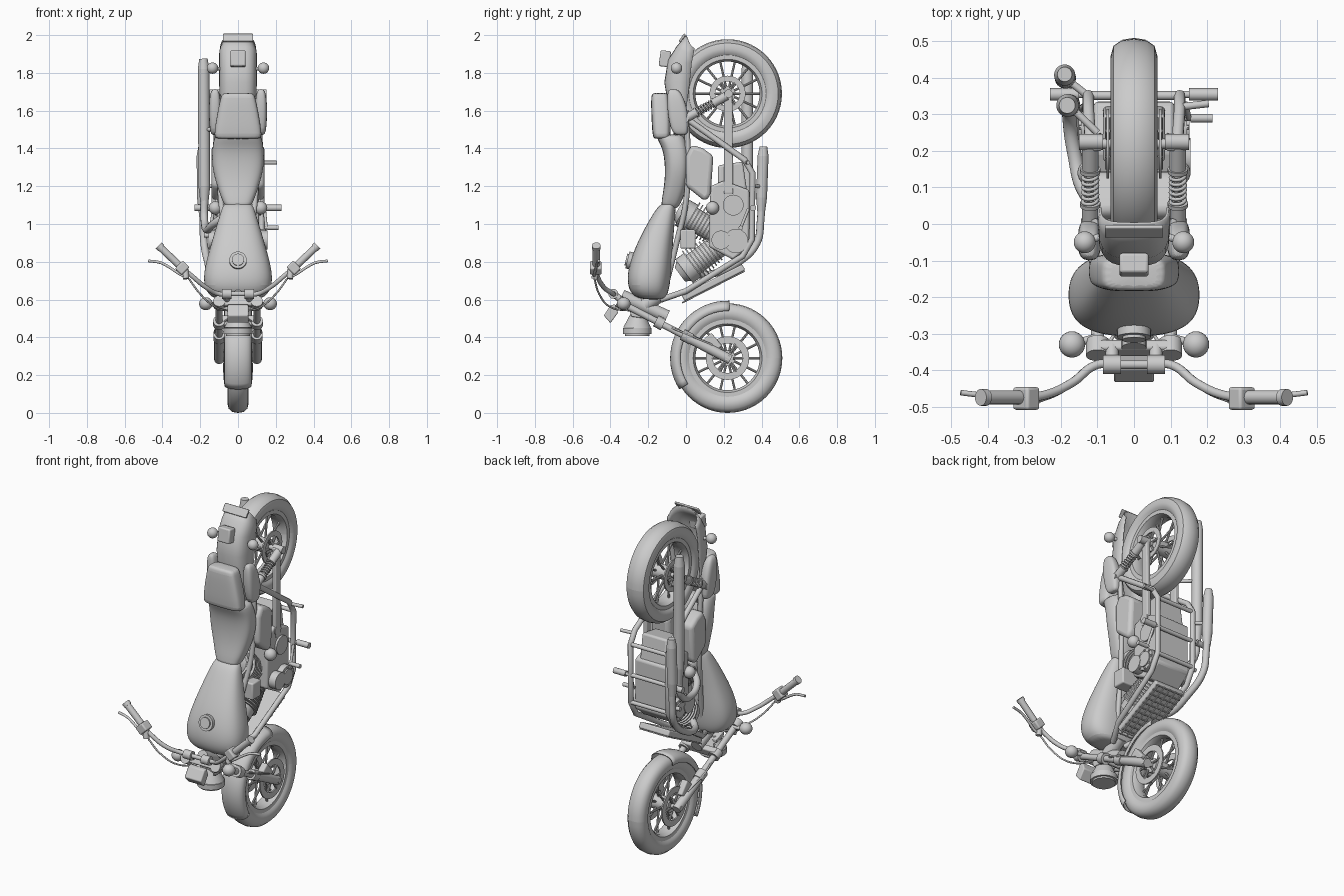
import bpy, bmesh
from math import sin, cos, pi, radians, copysign
from mathutils import Vector, Matrix

if "Cube" in bpy.data.objects:
    bpy.data.objects.remove(bpy.data.objects["Cube"])


def finish(name, bm, angle=35):
    bmesh.ops.recalc_face_normals(bm, faces=bm.faces)
    me = bpy.data.meshes.new(name)
    bm.to_mesh(me)
    bm.free()
    me.shade_smooth()
    me.set_sharp_from_angle(angle=radians(angle))
    ob = bpy.data.objects.new(name, me)
    bpy.context.collection.objects.link(ob)
    return ob


def rods(name, items, n=20):
    """Cylinders or cones: (start, end, radius[, end radius])."""
    bm = bmesh.new()
    for p, q, r, *r2 in items:
        p, q = Vector(p), Vector(q)
        m = Matrix.Translation((p + q) / 2) @ (q - p).to_track_quat('Z', 'Y').to_matrix().to_4x4()
        bmesh.ops.create_cone(bm, cap_ends=True, segments=n, radius1=r,
                              radius2=r2[0] if r2 else r, depth=(q - p).length, matrix=m)
    return finish(name, bm)


def bevel(ob, w):
    b = ob.modifiers.new("bevel", 'BEVEL')
    b.width, b.segments, b.limit_method = w, 3, 'ANGLE'
    return ob


def box(name, c, size, rot=0, w=0.008, axis='X'):
    bm = bmesh.new()
    m = Matrix.Translation(c) @ Matrix.Rotation(radians(rot), 4, axis) @ Matrix.Diagonal((*size, 1))
    bmesh.ops.create_cube(bm, size=1, matrix=m)
    return bevel(finish(name, bm), w)


def prism(name, yz, x0, x1, w=0.012):
    bm = bmesh.new()
    f = bm.faces.new([bm.verts.new((x0, y, z)) for y, z in yz])
    g = bmesh.ops.extrude_face_region(bm, geom=[f])['geom']
    bmesh.ops.translate(bm, vec=(x1 - x0, 0, 0), verts=[v for v in g if isinstance(v, bmesh.types.BMVert)])
    return bevel(finish(name, bm), w)


def ball(name, c, size):
    bm = bmesh.new()
    bmesh.ops.create_uvsphere(bm, u_segments=24, v_segments=14, radius=1,
                              matrix=Matrix.Translation(c) @ Matrix.Diagonal((*size, 1)))
    return finish(name, bm)


def skin(name, rings, closed, caps=False):
    bm = bmesh.new()
    vs = [[bm.verts.new(p) for p in r] for r in rings]
    n = len(vs[0])
    for a, b in zip(vs, vs[1:]):
        for i in range(n if closed else n - 1):
            j = (i + 1) % n
            bm.faces.new((a[i], a[j], b[j], b[i]))
    if caps:
        bm.faces.new(vs[0])
        bm.faces.new(vs[-1])
    return finish(name, bm)


def loft(name, secs, e=2.6, cx=0, n=20):
    """Rounded sections along z: (z, y min, y max, half width)."""
    pw = lambda v: copysign(abs(v) ** (2 / e), v)
    rings = [[(cx + h * pw(cos(t)), (a + b) / 2 + (b - a) / 2 * pw(sin(t)), z)
              for t in (2 * pi * i / n for i in range(n))] for z, a, b, h in secs]
    ob = skin(name, rings, True, True)
    ob.modifiers.new("smooth", 'SUBSURF').levels = 2
    ob.modifiers["smooth"].render_levels = 2
    return ob


def lathe(name, prof, y, z, n=56):
    """Closed (x, radius) profile turned about the wheel axle."""
    rings = [[(x, y + r * cos(a), z + r * sin(a)) for x, r in prof]
             for a in (2 * pi * i / n for i in range(n))]
    return skin(name, rings + rings[:1], True)


def tube(name, pts, r, smooth=True):
    cu = bpy.data.curves.new(name, 'CURVE')
    cu.dimensions, cu.bevel_depth, cu.bevel_resolution = '3D', r, 3
    cu.use_fill_caps, cu.resolution_u = True, 6
    s = cu.splines.new('BEZIER')
    s.bezier_points.add(len(pts) - 1)
    for b, p in zip(s.bezier_points, pts):
        b.co = p
        b.handle_left_type = b.handle_right_type = 'AUTO' if smooth else 'VECTOR'
    tmp = bpy.data.objects.new(name + "_path", cu)
    bpy.context.collection.objects.link(tmp)
    dg = bpy.context.evaluated_depsgraph_get()
    me = bpy.data.meshes.new_from_object(tmp.evaluated_get(dg))
    bpy.data.objects.remove(tmp)
    me.shade_smooth()
    me.set_sharp_from_angle(angle=radians(40))
    ob = bpy.data.objects.new(name, me)
    bpy.context.collection.objects.link(ob)
    return ob


# Wheels
def wheel(name, y, z, R, w, disc, sides):
    half = [(.6, .195), (.9, .215), (1, .24), (.88, .268), (.55, R - .005), (0, R)]
    prof = [(w * f, r) for f, r in half] + [(-w * f, r) for f, r in half[-2::-1]]
    lathe(name + "_tyre", prof, y, z)
    k = w * .75
    lathe(name + "_rim", [(k, .205), (k, .182), (k * .5, .17), (-k * .5, .17), (-k, .182), (-k, .205)], y, z)
    sp = [((s * .025, y + .03 * cos(a), z + .03 * sin(a)), (s * .012, y + .178 * cos(a), z + .178 * sin(a)), .0065)
          for i in range(14) for s in [1 if i % 2 else -1] for a in [2 * pi * i / 14]]
    rods(name + "_spokes", sp, 8)
    rods(name + "_hub", [((-.06, y, z), (.06, y, z), .042), ((-.125, y, z), (.125, y, z), .014)])
    for s in sides:
        x = s * .072
        lathe(name + "_brake_disc", [(x - .004, disc), (x + .004, disc), (x + .004, disc * .68), (x - .004, disc * .68)], y, z)
        rods(name + "_disc_carrier", [((x, y + .03 * cos(a), z + .03 * sin(a)), (x, y + disc * .75 * cos(a), z + disc * .75 * sin(a)), .007)
                                      for a in (2 * pi * i / 6 for i in range(6))], 8)


wheel("front_wheel", .22, .29, .29, .056, .115, (-1, 1))
wheel("rear_wheel", .22, 1.69, .288, .064, .095, (-1, 1))

# Fenders
arch = [pi * i / 14 for i in range(15)]
f = skin("front_fender", [[(.073 * cos(t), .22 + r * cos(a), .29 + r * sin(a)) for t in arch for r in [.25 + .054 * sin(t) ** .6]]
                          for a in (radians(88 + 125 * i / 20) for i in range(21))], False)
g = skin("rear_fender", [[(h * copysign(abs(cos(t)) ** .6, cos(t)), b + (a - b) * sin(t) ** .6, zb + (za - zb) * sin(t)) for t in arch]
                         for za, zb, a, b, h in [(1.45, 1.45, -.06, .02, .09), (1.6, 1.6, -.09, .0, .095), (1.75, 1.75, -.115, .02, .1),
                                                 (1.87, 1.85, -.095, .03, .1), (1.94, 1.9, -.05, .04, .1), (2, 1.93, 0, .045, .095)]], False)
for ob in (f, g):
    ob.modifiers.new("thickness", 'SOLIDIFY').thickness = .006

# Tank, seats and side panels
loft("fuel_tank", [(.60, -.22, -.12, .1), (.615, -.28, -.10, .15), (.67, -.312, -.085, .184), (.76, -.31, -.075, .182), (.88, -.27, -.07, .148),
                   (1, -.207, -.06, .112), (1.07, -.165, -.055, .09), (1.1, -.14, -.055, .078), (1.115, -.11, -.06, .06)])
rods("fuel_cap", [((0, -.27, .8), (0, -.31, .81), .046), ((0, -.27, .8), (0, -.318, .812), .032)], 28)
loft("rider_seat", [(1.08, -.12, -.05, .055), (1.1, -.135, -.03, .075), (1.2, -.115, .01, .112), (1.3, -.11, .022, .14),
                    (1.4, -.122, .02, .138), (1.46, -.16, .0, .126), (1.475, -.15, -.01, .11)], 3)
loft("passenger_seat", [(1.45, -.165, -.09, .115), (1.46, -.178, -.08, .13), (1.58, -.184, -.08, .112), (1.68, -.186, -.09, .09), (1.695, -.175, -.1, .08)], 4)
for s in (-1, 1):
    loft("fender_side_panel", [(1.47, -.05, .0, .015), (1.49, -.08, .015, .028), (1.6, -.1, .012, .034), (1.69, -.1, -.02, .028), (1.715, -.09, -.05, .012)], 3, s * .122)
    prism("side_cover", [(.0, 1.2), (.1, 1.12), (.13, 1.15), (.145, 1.36), (.09, 1.4), (.03, 1.42), (.0, 1.36)], s * .02, s * .14, .025)

# Tail light and indicators
box("tail_light", (0, -.112, 1.875), (.08, .055, .085), -8)
box("number_plate_lip", (0, -.02, 1.985), (.16, .012, .05), -35, .004)
for s in (-1, 1):
    rods("rear_indicator_stalk", [((s * .08, -.03, 1.82), (s * .135, -.05, 1.825), .01)])
    ball("rear_indicator", (s * .135, -.05, 1.825), (.03, .03, .03))
    rods("front_indicator_stalk", [((s * .1, -.31, .575), (s * .17, -.33, .575), .011)])
    ball("front_indicator", (s * .17, -.33, .578), (.036, .036, .034))

# Fork, neck, headlight and instrument
for s in (-1, 1):
    x = s * .1
    rods("fork_leg", [((x, -.355, .588), (x, .22, .29), .018), ((x, .0, .404), (x, .235, .282), .026), ((x, -.02, .415), (x, .03, .389), .03)])
    box("brake_caliper", (s * .085, .14, .37), (.04, .06, .09), 40)
    rods("triple_clamp_end", [((x, -.36, .592), (x, -.32, .57), .032), ((x, -.16, .487), (x, -.12, .466), .032)])
box("upper_clamp", (0, -.34, .588), (.22, .03, .05), -27)
box("lower_clamp", (0, -.14, .485), (.22, .035, .055), -27)
rods("steering_neck", [((0, -.34, .62), (0, -.1, .51), .034), ((0, -.22, .57), (0, -.12, .64), .04)])
rods("headlight", [((0, -.255, .53), (0, -.258, .45), .035, .074), ((0, -.258, .45), (0, -.258, .418), .076), ((0, -.258, .418), (0, -.258, .408), .064)], 32)
prism("headlight_bracket", [(-.3, .55), (-.22, .52), (-.22, .5), (-.29, .51)], -.05, .05, .004)
prism("instrument", [(-.435, .515), (-.4, .475), (-.36, .53), (-.375, .575), (-.4, .57)], -.055, .055, .006)

# Handlebar, grips, levers and cables
half = [(.05, -.385, .63), (.1, -.385, .63), (.17, -.435, .665), (.25, -.47, .73), (.33, -.475, .795), (.42, -.475, .885)]
tube("handlebar", [(-x, y, z) for x, y, z in half[::-1]] + half, .0125)
for s in (-1, 1):
    rods("bar_clamp", [((s * .035, -.385, .63), (s * .085, -.385, .63), .026), ((s * .06, -.385, .63), (s * .06, -.33, .59), .018)])
    rods("grip", [((s * .315, -.475, .785), (s * .415, -.475, .88), .019), ((s * .405, -.475, .872), (s * .42, -.475, .886), .023)])
    box("switch_box", (s * .295, -.478, .768), (.05, .062, .06), -45 * s, axis='Y')
    tube("lever", [(s * .265, -.485, .715), (s * .3, -.485, .73), (s * .37, -.475, .775), (s * .41, -.47, .795), (s * .475, -.462, .805)], .0075)
    rods("lever_perch", [((s * .28, -.475, .76), (s * .275, -.485, .71), .017)])
    tube("control_cable", [(s * .26, -.485, .71), (s * .2, -.46, .63), (s * .12, -.4, .56), (s * .04, -.28, .54)], .005)
    tube("brake_hose", [(s * .05, -.2, .5), (s * .12, -.05, .44), (s * .11, .14, .36)], .005)

# Frame, radiator and rear suspension
for s in (-1, 1):
    tube("frame_cradle", [(s * .04, -.13, .6), (s * .11, .0, .645), (s * .125, .3, .83), (s * .125, .35, .92), (s * .125, .352, 1.27),
                          (s * .125, .31, 1.34), (s * .115, .17, 1.44), (s * .11, .0, 1.56)], .016, False)
    tube("frame_backbone", [(s * .03, -.12, .62), (s * .06, -.05, .9), (s * .09, .0, 1.12), (s * .1, .01, 1.35), (s * .105, 0, 1.6)], .015)
    prism("swingarm", [(.2, 1.16), (.25, 1.16), (.245, 1.7), (.2, 1.7)], s * .088, s * .114, .006)
    rods("axle_block", [((s * .085, .225, 1.69), (s * .15, .225, 1.69), .022)])
    a, d = Vector((s * .12, .235, 1.69)), Vector((0, -.245, -.135))
    at = lambda t: a + d * t
    rods("shock", [(at(0), at(1), .011), (at(.08), at(.34), .023), (at(.74), at(.96), .023), (at(.34), at(.38), .028), (at(.72), at(.76), .028)])
    u = d.cross(Vector((1, 0, 0))).normalized()
    tube("shock_spring", [at(.36 + .38 * i / 56) + Vector((.02 * cos(i * pi / 4), 0, 0)) + u * .02 * sin(i * pi / 4) for i in range(57)], .005)
    rods("shock_mount", [((s * .08, -.005, 1.555), (s * .145, -.005, 1.555), .02)])
rods("frame_cross_bars", [((-.125, .352, z), (.125, .352, z), .012) for z in (.92, 1.085, 1.27)] + [((-.115, .22, 1.2), (.115, .22, 1.2), .03)])
box("radiator", (0, .145, .69), (.2, .36, .036), 27)
rods("radiator_grille", [((-.095, -.015 + .32 * i / 11, .585 + .163 * i / 11), (.095, -.015 + .32 * i / 11, .585 + .163 * i / 11), .004) for i in range(12)]
     + [((x, -.02, .583), (x, .31, .751), .004) for x in (-.08, -.04, 0, .04, .08)], 6)

# Engine: crankcase, gearbox, finned cylinders
prism("crankcase", [(.12, .88), (.13, 1.2), (.2, 1.23), (.335, 1.18), (.335, .88), (.25, .81)], -.11, .11)
prism("gearbox", [(.17, 1.13), (.17, 1.31), (.3, 1.33), (.33, 1.13)], -.085, .085)
for s in (-1, 1):
    rods("engine_cover", [((s * .1, .265, .91), (s * .145, .265, .91), .064), ((s * .1, .185, .915), (s * .155, .185, .915), .05),
                          ((s * .14, .265, .91), (s * .152, .265, .91), .045), ((s * .1, .25, 1.1), (s * .122, .25, 1.1), .055)], 32)
    ball("air_filter", (s * .12, .14, 1.085), (.035, .035, .035))
    rods("cover_bolts", [((s * .14, .265 + .055 * cos(a), .91 + .055 * sin(a)), (s * .15, .265 + .055 * cos(a), .91 + .055 * sin(a)), .006)
                         for a in (i * pi / 4 for i in range(8))], 8)
for n, tip in (("rear", Vector((0, -.02, 1.06))), ("front", Vector((0, -.01, .75)))):
    base = Vector((0, .22, .92))
    p = lambda t: base.lerp(tip, t)
    rods(n + "_cylinder", [(p(.1), p(.95), .062), (p(.8), p(1), .078)], 28)
    rods(n + "_fins", [(p(.3 + .07 * i), p(.325 + .07 * i), .072 + .003 * i) for i in range(8)], 28)
    rods(n + "_rocker_cover", [(p(.98), p(1.1), .07, .045)], 28)
box("intake", (.05, .01, .92), (.14, .08, .1))

# Exhaust, two silencers on the left
tube("upper_pipe", [(-.06, .03, 1.05), (-.13, .08, 1.0), (-.165, .2, .97), (-.178, .3, 1.02), (-.178, .325, 1.15)], .02)
tube("lower_pipe", [(-.06, .03, .75), (-.13, .1, .73), (-.16, .28, .8), (-.18, .375, .9), (-.185, .395, 1.02), (-.188, .4, 1.12)], .02)
rods("upper_silencer", [((-.178, .325, 1.1), (-.178, .325, 1.2), .02, .031), ((-.178, .325, 1.2), (-.182, .325, 1.82), .031), ((-.182, .325, 1.82), (-.183, .325, 1.875), .031, .022)], 28)
rods("lower_silencer", [((-.188, .398, 1.06), (-.188, .4, 1.14), .02, .029), ((-.188, .4, 1.14), (-.19, .408, 1.36), .029), ((-.19, .408, 1.36), (-.19, .41, 1.41), .029, .02)], 28)
rods("silencer_bracket", [((-.1, .25, 1.5), (-.178, .325, 1.5), .01), ((-.125, .35, 1.2), (-.188, .4, 1.2), .01)])

# Foot pegs, pedals and side stand
for s in (-1, 1):
    rods("foot_peg", [((s * .12, .355, 1.085), (s * .16, .355, 1.085), .01), ((s * .15, .355, 1.085), (s * .23, .355, 1.085), .017)])
rods("shift_pedal", [((.14, .33, 1.08), (.15, .29, .98), .008), ((.14, .29, .98), (.16, .29, .98), .008), ((.155, .29, .98), (.215, .29, .98), .012)])
rods("rear_peg", [((.12, .32, 1.325), (.205, .33, 1.325), .01)])
rods("brake_pedal", [((-.13, .33, 1.08), (-.15, .31, .94), .008), ((-.14, .31, .94), (-.18, .31, .94), .012)])
